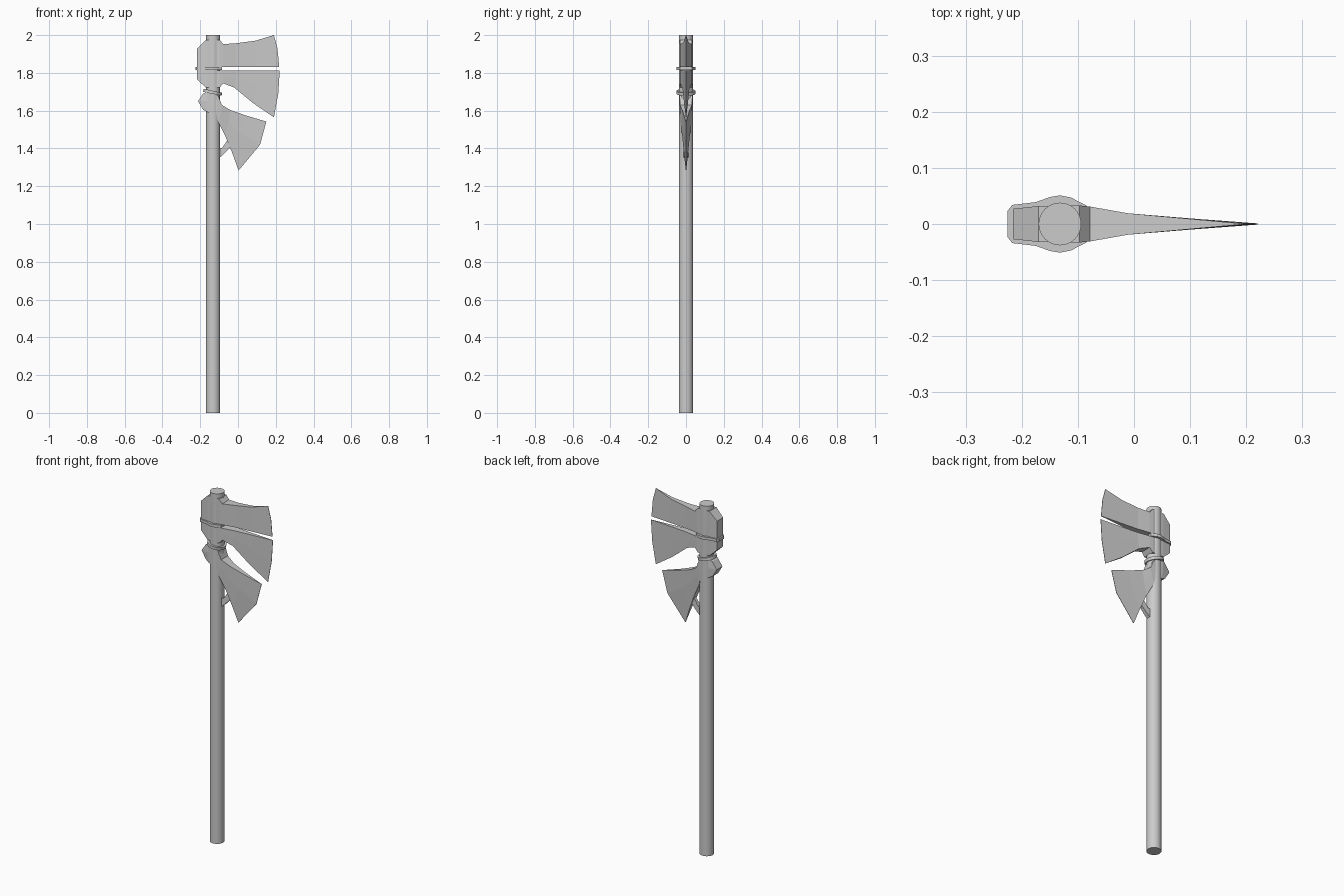
import bpy, bmesh, math
from mathutils import Matrix

SX = -0.132  # shaft axis


def finish(bm, name, smooth=False):
    bmesh.ops.recalc_face_normals(bm, faces=bm.faces)
    me = bpy.data.meshes.new(name)
    bm.to_mesh(me)
    bm.free()
    ob = bpy.data.objects.new(name, me)
    bpy.context.collection.objects.link(ob)
    if smooth:
        bpy.ops.object.select_all(action='DESELECT')
        ob.select_set(True)
        bpy.context.view_layer.objects.active = ob
        bpy.ops.object.shade_smooth_by_angle(angle=math.radians(35))
    return ob


def loft(name, stations):
    """Each station: three (x, z) points top to bottom, then half thickness."""
    bm = bmesh.new()
    rings = []
    for *pts, h in stations:
        ring = [(x, -h, z) for x, z in pts] + [(x, h, z) for x, z in reversed(pts)]
        rings.append([bm.verts.new(p) for p in ring])
    for a, b in zip(rings, rings[1:]):
        for i in range(6):
            j = (i + 1) % 6
            bm.faces.new((a[i], a[j], b[j], b[i]))
    for r in (rings[0], rings[-1]):
        bm.faces.new((r[0], r[1], r[4], r[5]))
        bm.faces.new((r[1], r[2], r[3], r[4]))
    return finish(bm, name)


def cylinder(name, r, depth, matrix):
    bm = bmesh.new()
    bmesh.ops.create_cone(bm, cap_ends=True, segments=32, radius1=r, radius2=r,
                          depth=depth, matrix=matrix)
    return finish(bm, name, True)


# shaft
cylinder("shaft", 0.038, 2.0, Matrix.Translation((SX, 0, 1.0)))

# upper double blade with hammer back, split by a slot
loft("upper_blade", [
    ((-0.216, 1.93), (-0.216, 1.88), (-0.216, 1.82), 0.027),
    ((-0.170, 1.975), (-0.170, 1.90), (-0.170, 1.82), 0.032),
    ((-0.097, 1.975), (-0.097, 1.90), (-0.097, 1.832), 0.033),
    ((-0.078, 1.952), (-0.078, 1.89), (-0.078, 1.832), 0.031),
    ((-0.01, 1.957), (-0.01, 1.89), (-0.01, 1.832), 0.019),
    ((0.09, 1.970), (0.095, 1.90), (0.10, 1.832), 0.010),
    ((0.190, 2.0), (0.209, 1.93), (0.218, 1.832), 0.001)])
loft("middle_blade", [
    ((-0.216, 1.82), (-0.216, 1.80), (-0.216, 1.765), 0.027),
    ((-0.170, 1.82), (-0.170, 1.77), (-0.170, 1.722), 0.032),
    ((-0.097, 1.812), (-0.097, 1.77), (-0.097, 1.722), 0.033),
    ((-0.078, 1.812), (-0.078, 1.78), (-0.078, 1.745), 0.031),
    ((-0.01, 1.812), (-0.01, 1.77), (-0.02, 1.722), 0.019),
    ((0.10, 1.812), (0.095, 1.73), (0.08, 1.640), 0.010),
    ((0.221, 1.812), (0.213, 1.69), (0.190, 1.565), 0.001)])

# lower angled blade
loft("lower_blade", [
    ((-0.185, 1.690), (-0.212, 1.65), (-0.185, 1.605), 0.026),
    ((-0.165, 1.700), (-0.165, 1.65), (-0.160, 1.592), 0.033),
    ((-0.105, 1.680), (-0.110, 1.63), (-0.115, 1.585), 0.034),
    ((-0.085, 1.630), (-0.090, 1.59), (-0.105, 1.540), 0.031),
    ((-0.040, 1.603), (-0.050, 1.54), (-0.067, 1.465), 0.020),
    ((0.040, 1.575), (0.022, 1.48), (-0.030, 1.375), 0.011),
    ((0.150, 1.542), (0.117, 1.42), (0.003, 1.283), 0.001)])

# small brace from shaft to lower blade
loft("brace", [
    ((-0.115, 1.400), (-0.115, 1.37), (-0.115, 1.335), 0.013),
    ((-0.085, 1.402), (-0.080, 1.385), (-0.078, 1.368), 0.011),
    ((-0.050, 1.452), (-0.040, 1.435), (-0.030, 1.418), 0.007)])

# binding band round the upper head
half = [(-0.225, 0.024), (-0.217, 0.034), (-0.175, 0.039), (-0.150, 0.048),
        (-0.132, 0.051), (-0.112, 0.047), (-0.085, 0.033)]
outline = half + [(x, -y) for x, y in reversed(half)]
bm = bmesh.new()
low, high = ([bm.verts.new((x, y, z)) for x, y in outline] for z in (1.814, 1.830))
bm.faces.new(low)
bm.faces.new(high)
for i in range(len(outline)):
    j = (i + 1) % len(outline)
    bm.faces.new((low[i], low[j], high[j], high[i]))
finish(bm, "upper_band")

# tilted collar between the heads
cylinder("neck_collar", 0.050, 0.016,
         Matrix.Translation((SX - 0.002, 0, 1.697)) @ Matrix.Rotation(math.radians(12), 4, 'Y'))
